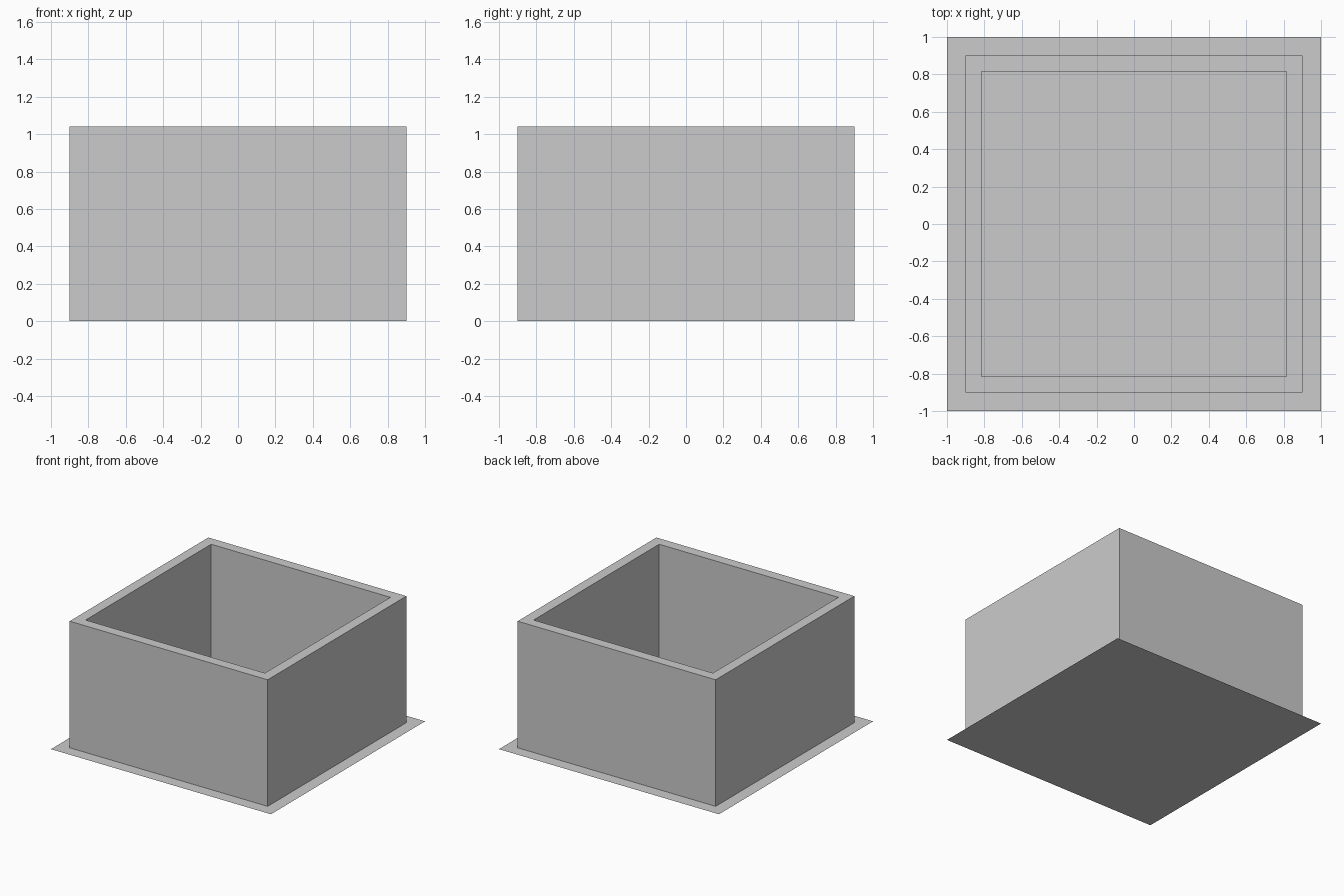
import bpy, bmesh

if "Cube" in bpy.data.objects:
    bpy.data.objects.remove(bpy.data.objects["Cube"])

OUTER, INNER = 0.90, 0.815   # half widths of the walls
HEIGHT, FLOOR = 1.04, 0.05


def make_object(name, bm):
    mesh = bpy.data.meshes.new(name)
    bm.to_mesh(mesh)
    bm.free()
    obj = bpy.data.objects.new(name, mesh)
    bpy.context.collection.objects.link(obj)
    return obj


# Thin square base sheet
bm = bmesh.new()
bmesh.ops.create_grid(bm, x_segments=1, y_segments=1, size=1.0)
make_object("base_sheet", bm)

# Open-topped box: block with its top inset and pushed down to the floor
bm = bmesh.new()
bmesh.ops.create_cube(bm, size=1.0)
bmesh.ops.scale(bm, vec=(2 * OUTER, 2 * OUTER, HEIGHT), verts=bm.verts)
bmesh.ops.translate(bm, vec=(0, 0, HEIGHT / 2), verts=bm.verts)
bm.normal_update()
top = max(bm.faces, key=lambda f: f.calc_center_median().z)
bmesh.ops.inset_region(bm, faces=[top], thickness=OUTER - INNER, use_even_offset=True)
well = bmesh.ops.extrude_discrete_faces(bm, faces=[top])["faces"][0]
bmesh.ops.translate(bm, vec=(0, 0, FLOOR - HEIGHT), verts=well.verts)
# The sheet closes the underside
bottom = min(bm.faces, key=lambda f: f.calc_center_median().z)
bmesh.ops.delete(bm, geom=[bottom], context="FACES_ONLY")
make_object("open_box", bm)
